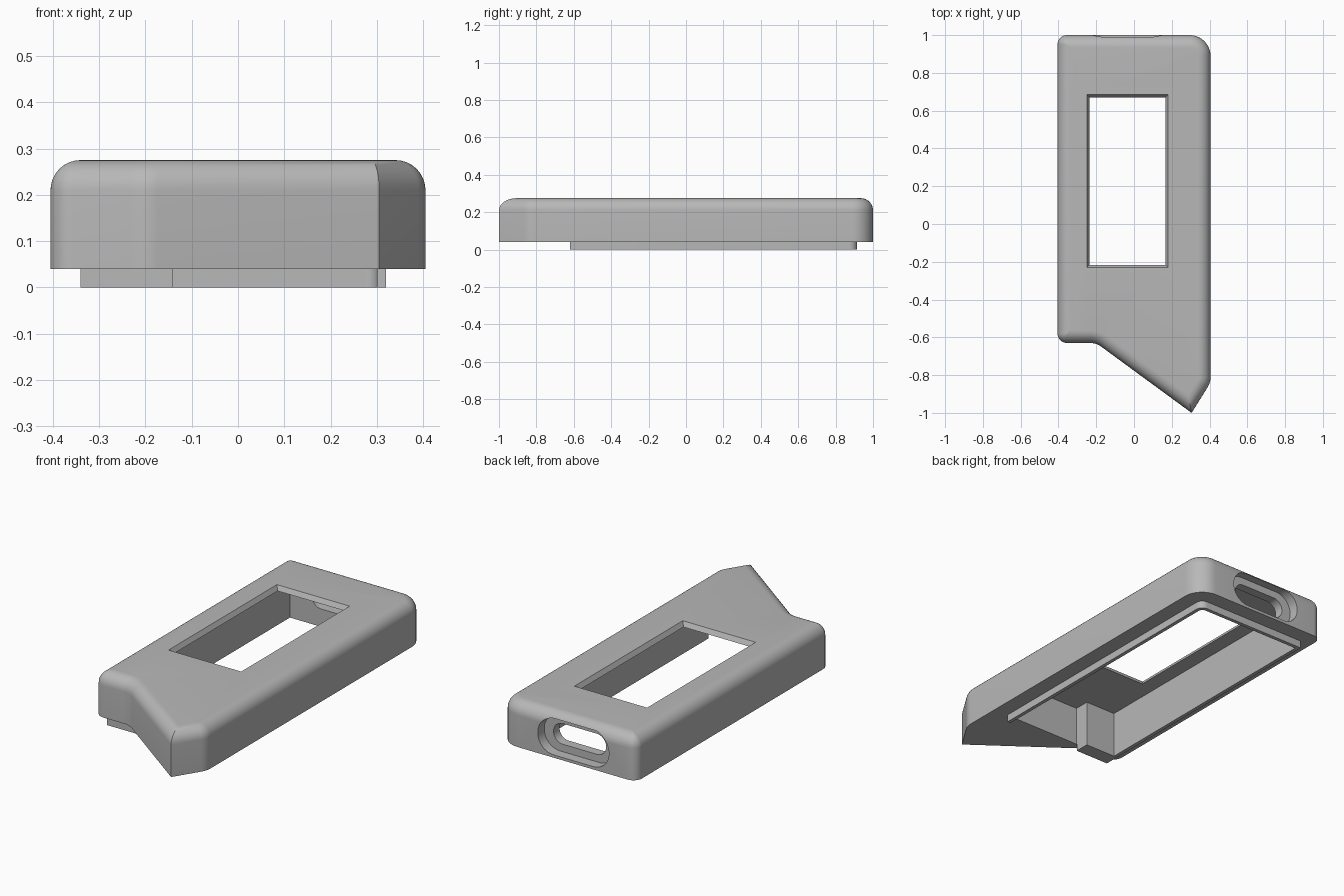
import bpy, bmesh, math
from mathutils import Vector

if "Cube" in bpy.data.objects:
    bpy.data.objects.remove(bpy.data.objects["Cube"])

grey = bpy.data.materials.new("plain grey")
grey.use_nodes = True
GREY = (0.48, 0.48, 0.48, 1)
grey.diffuse_color = GREY
grey.node_tree.nodes["Principled BSDF"].inputs["Base Color"].default_value = GREY


def outline(corners, inset=0, steps=10):
    """Counter-clockwise (x, y, radius) corners, offset inward and rounded."""
    pts = [Vector(c[:2]) for c in corners]
    out = []
    for i, p in enumerate(pts):
        d1 = (p - pts[i - 1]).normalized()
        d2 = (pts[(i + 1) % len(pts)] - p).normalized()
        n1, n2 = Vector((-d1.y, d1.x)), Vector((-d2.y, d2.x))
        q = p + (n1 + n2) * inset / (1 + n1.dot(n2))
        r = corners[i][2]
        if r == 0:
            out.append(q)
            continue
        turn = d1.cross(d2)
        side = 1 if turn > 0 else -1
        r = max(r - side * inset, 0.004)
        angle = d1.angle(d2)
        centre = q - d1 * r * math.tan(angle / 2) + n1 * side * r
        start = math.atan2(-n1.y * side, -n1.x * side)
        for k in range(steps + 1):
            a = start + side * angle * k / steps
            out.append(centre + Vector((math.cos(a), math.sin(a))) * r)
    return out


def loft(name, rings):
    """Skin a stack of equal rings and cap both ends."""
    bm = bmesh.new()
    loops = [[bm.verts.new(p) for p in ring] for ring in rings]
    n = len(loops[0])
    for a, b in zip(loops, loops[1:]):
        for i in range(n):
            j = (i + 1) % n
            bm.faces.new((a[i], a[j], b[j], b[i]))
    bm.faces.new(loops[0][::-1])
    bm.faces.new(loops[-1])
    bmesh.ops.recalc_face_normals(bm, faces=bm.faces)
    mesh = bpy.data.meshes.new(name)
    bm.to_mesh(mesh)
    bm.free()
    obj = bpy.data.objects.new(name, mesh)
    bpy.context.collection.objects.link(obj)
    mesh.materials.append(grey)
    return obj


def prism(name, corners, z0, z1, inset0=0):
    return loft(name, [[(p.x, p.y, z) for p in outline(corners, d)]
                       for z, d in ((z0, inset0), (z1, 0))])


def slot(name, x, z, width, height, y0, y1):
    """Long round-ended slot running along y."""
    w, h = width / 2, height / 2
    ends = [(x - w, z - h, h * .98), (x + w, z - h, h * .98),
            (x + w, z + h, h * .98), (x - w, z + h, h * .98)]
    return loft(name, [[(p.x, y, p.y) for p in outline(ends)] for y in (y0, y1)])


def combine(target, tool, operation):
    mod = target.modifiers.new(operation, 'BOOLEAN')
    mod.operation, mod.object, mod.solver = operation, tool, 'EXACT'
    bpy.context.view_layer.objects.active = target
    bpy.ops.object.modifier_apply(modifier=mod.name)
    bpy.data.objects.remove(tool)


# Outer shell: pointed outline with a rounded top edge
BOTTOM, TOP, FILLET = 0.04, 0.275, 0.065
body = [(-.405, -.63, .05), (-.2, -.63, .1), (.305, -1, 0),
        (.405, -.84, .1), (.405, 1, .11), (-.405, 1, .05)]
levels = [(BOTTOM, 0)]
for k in range(9):
    a = math.pi / 2 * k / 8
    levels.append((TOP - FILLET * (1 - math.sin(a)), FILLET * (1 - math.cos(a))))
shell = loft("case_shell", [[(p.x, p.y, z) for p in outline(body, d)] for z, d in levels])

# Locating lip under the shell
lip = [(-.34, -.62, 0), (.32, -.62, 0), (.32, .915, .04), (-.34, .915, 0)]
combine(shell, prism("lip", lip, 0, .06), 'UNION')

# Open cavity with a solid step in the front corner
cavity = [(-.32, -.54, 0), (-.14, -.54, 0), (-.14, -.622, 0), (.3, -.622, 0),
          (.3, .895, .025), (-.32, .895, 0)]
combine(shell, prism("cavity_cutter", cavity, -.05, .25), 'DIFFERENCE')

# Top window with sloping sides
window = [(-.25, -.23, 0), (.18, -.23, 0), (.18, .685, 0), (-.25, .685, 0)]
combine(shell, prism("window_cutter", window, .245, TOP + .0005, .017), 'DIFFERENCE')

# Connector recess and opening in the back wall
combine(shell, slot("recess_cutter", -.035, .15, .42, .19, .945, 1.1), 'DIFFERENCE')
combine(shell, slot("opening_cutter", -.035, .15, .31, .11, .85, 1.1), 'DIFFERENCE')

# Smooth the rounded edges
bpy.ops.object.select_all(action='DESELECT')
shell.select_set(True)
bpy.context.view_layer.objects.active = shell
bpy.ops.object.shade_smooth_by_angle(angle=math.radians(30))
